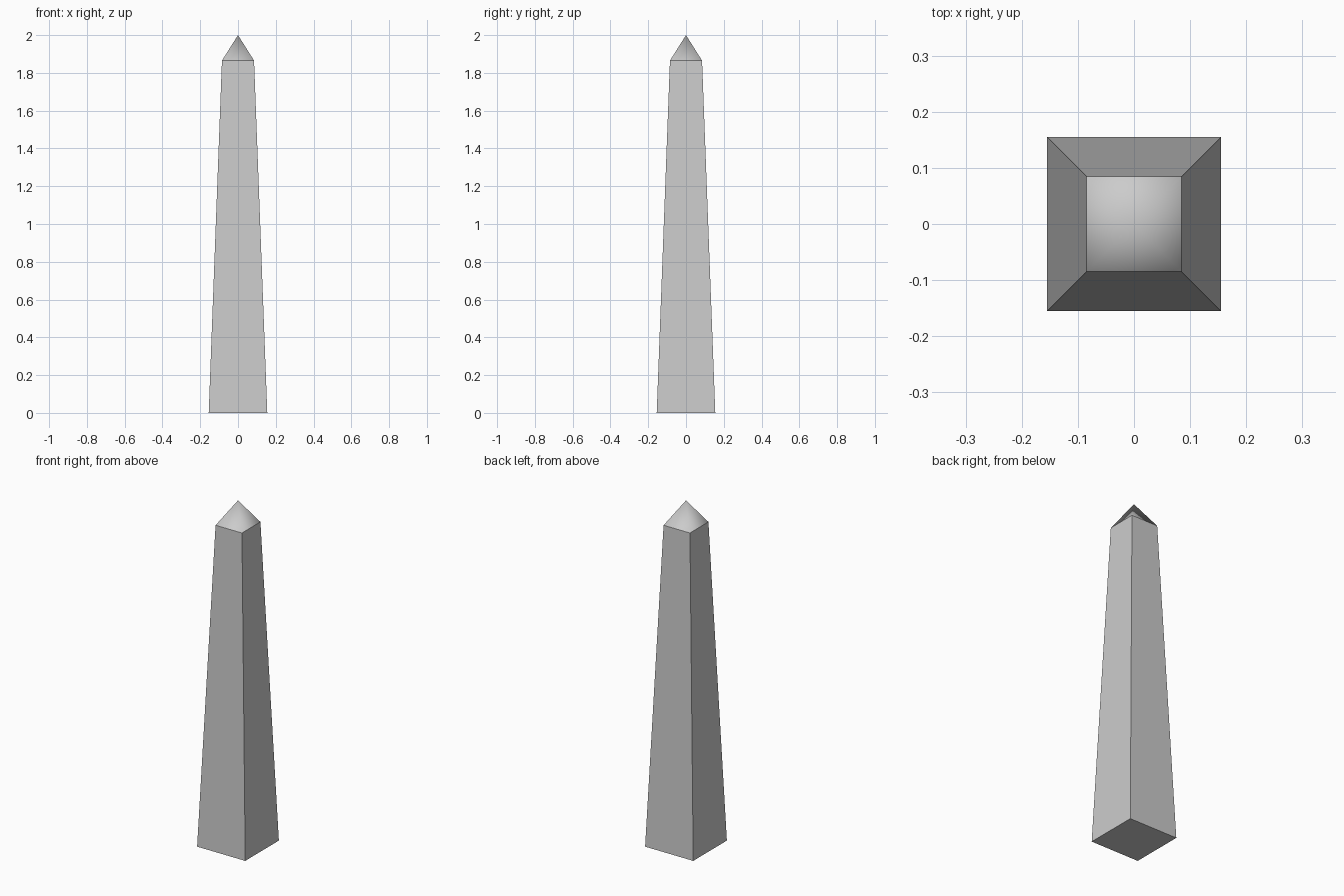
import bpy
import bmesh

if "Cube" in bpy.data.objects:
    bpy.data.objects.remove(bpy.data.objects["Cube"])

BASE, SHOULDER = 0.155, 0.085      # half widths
SHAFT_H, TOTAL_H = 1.865, 2.0

# Tapered square shaft
bm = bmesh.new()
bmesh.ops.create_cube(bm, size=2)
for v in bm.verts:
    top = v.co.z > 0
    half = SHOULDER if top else BASE
    v.co.x *= half
    v.co.y *= half
    v.co.z = SHAFT_H if top else 0

# Pyramid tip raised from the top face, softly shaded with a crisp lower rim
bm.normal_update()
top_face = max(bm.faces, key=lambda f: f.calc_center_median().z)
for e in top_face.edges:
    e.smooth = False
tip = bmesh.ops.poke(bm, faces=[top_face])
tip["verts"][0].co = (0, 0, TOTAL_H)
for f in bm.faces:
    f.smooth = False
for f in tip["faces"]:
    f.smooth = True
bm.normal_update()

mesh = bpy.data.meshes.new("obelisk")
bm.to_mesh(mesh)
bm.free()
obelisk = bpy.data.objects.new("obelisk", mesh)
bpy.context.collection.objects.link(obelisk)
